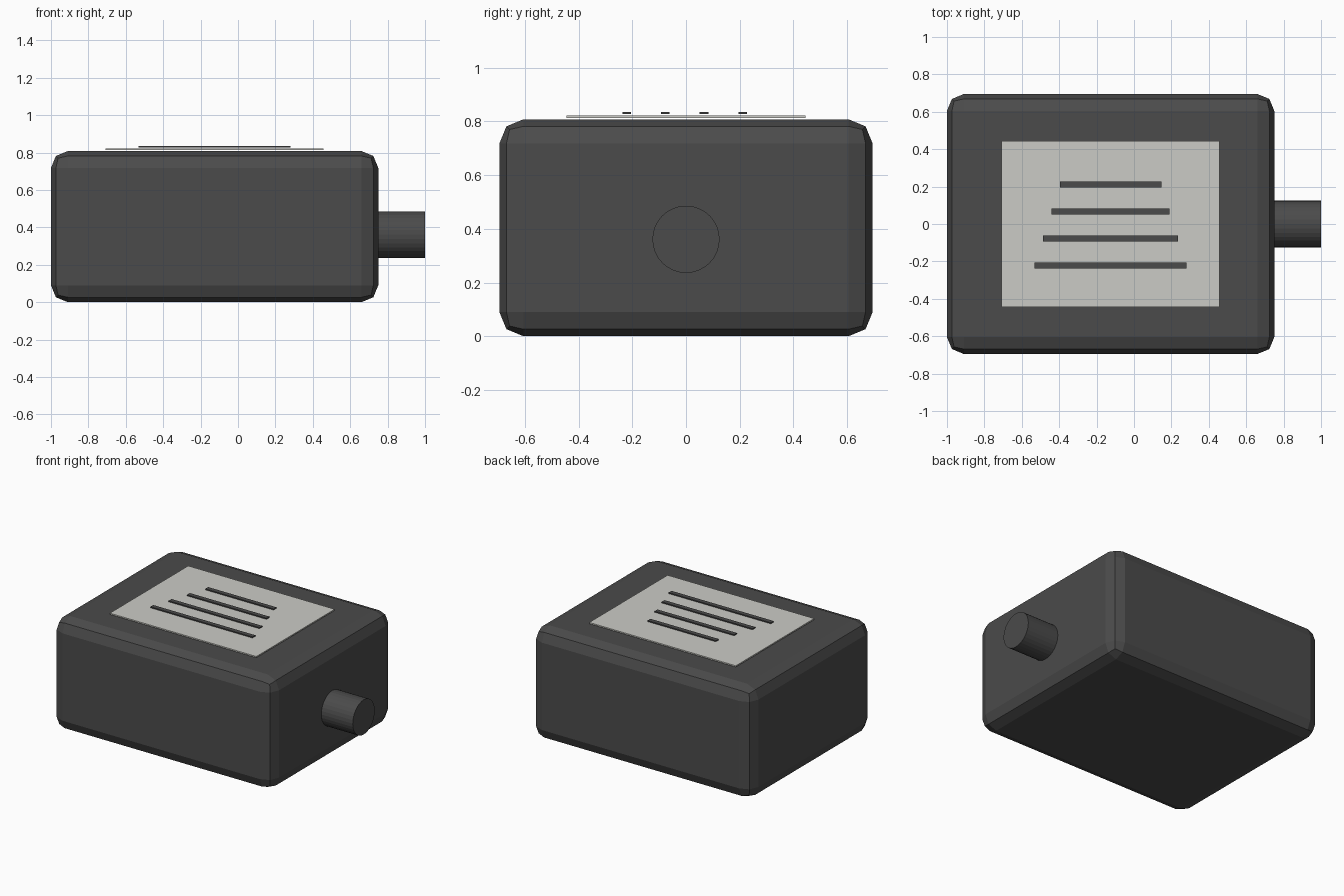
import bpy
import math

if "Cube" in bpy.data.objects:
    bpy.data.objects.remove(bpy.data.objects["Cube"])


def material(name, color):
    m = bpy.data.materials.new(name)
    m.diffuse_color = (*color, 1.0)
    m.use_nodes = True
    m.node_tree.nodes["Principled BSDF"].inputs["Base Color"].default_value = m.diffuse_color
    return m


dark = material("dark grey", (0.07, 0.07, 0.07))
pale = material("pale grey", (0.60, 0.60, 0.565))


def box(name, center, size, mat):
    bpy.ops.mesh.primitive_cube_add(size=1, location=center)
    ob = bpy.context.object
    ob.name = name
    ob.scale = size
    bpy.ops.object.transform_apply(location=False, rotation=False, scale=True)
    ob.data.materials.append(mat)
    return ob


# Main housing with chamfer-like rounded edges
body = box("housing", (-0.125, 0, 0.404), (1.75, 1.39, 0.808), dark)
bevel = body.modifiers.new("rounded edges", 'BEVEL')
bevel.width = 0.09
bevel.segments = 2
bevel.limit_method = 'NONE'

# Round shaft on the right side
bpy.ops.mesh.primitive_cylinder_add(vertices=32, radius=0.125, depth=0.30,
                                    location=(0.85, 0, 0.361),
                                    rotation=(0, math.pi / 2, 0))
shaft = bpy.context.object
shaft.name = "shaft"
shaft.data.materials.append(dark)

# Label plate on top
box("label_plate", (-0.125, 0, 0.8175), (1.165, 0.89, 0.009), pale)

# Four stripes on the label, longest at the front
for i in range(4):
    box(f"label_stripe_{i + 1}", (-0.125, -0.221 + 0.144 * i, 0.832),
        (0.812 - 0.09 * i, 0.032, 0.008), dark)
